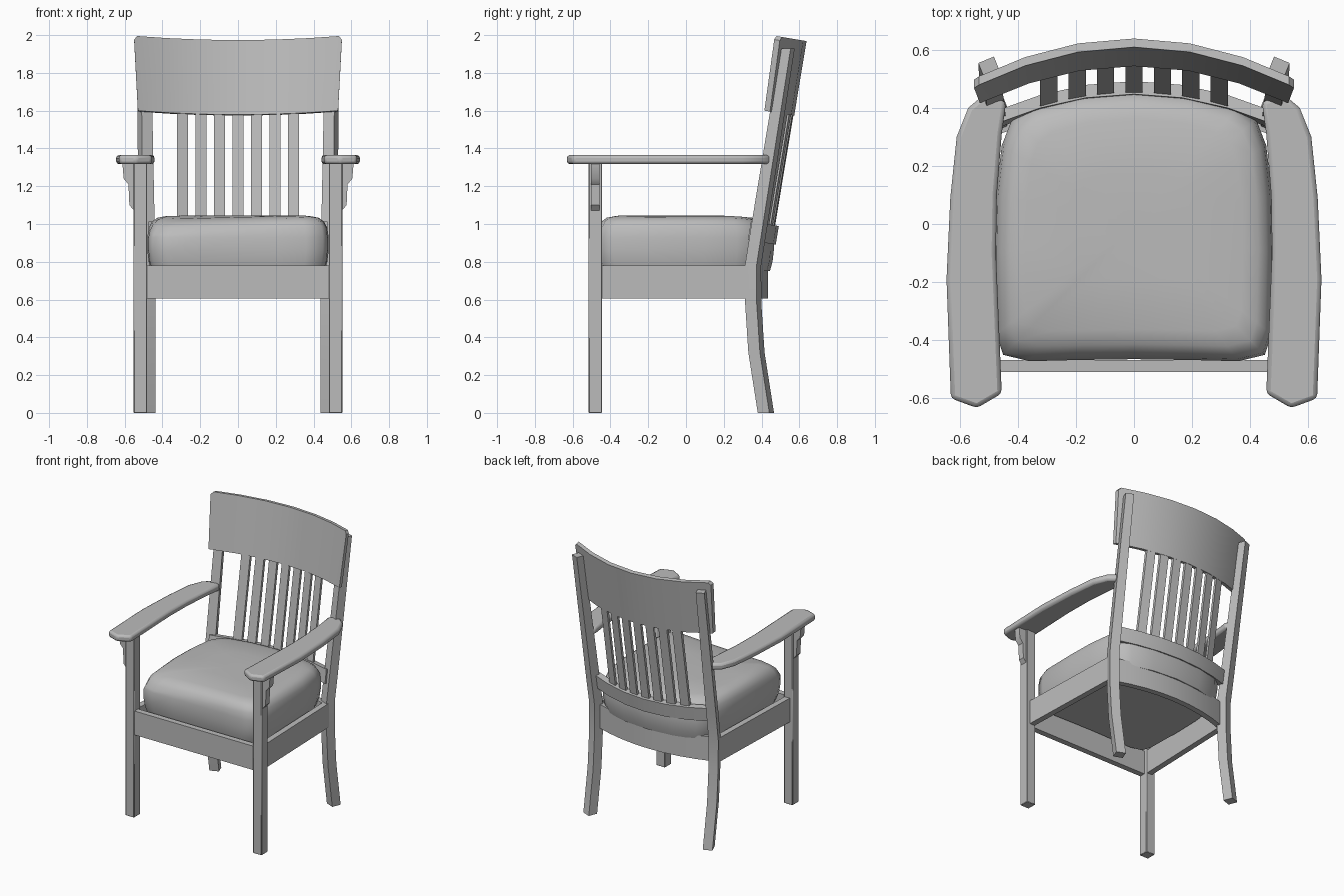
import bpy, bmesh, math
from mathutils import Vector, Matrix

cube = bpy.data.objects.get("Cube")
if cube:
    bpy.data.objects.remove(cube, do_unlink=True)

grey = bpy.data.materials.new("plain_grey")
grey.use_nodes = True
COLOUR = (0.5, 0.5, 0.5, 1)
grey.diffuse_color = COLOUR
grey.node_tree.nodes["Principled BSDF"].inputs["Base Color"].default_value = COLOUR

LEAN = Matrix.Rotation(math.radians(-9.4), 3, 'X')
PIVOT = Vector((0, 0.415, 1.6))


def lean(x, v, u):
    """Point in the tilted backrest: x across, v depth, u up from the pivot."""
    return PIVOT + LEAN @ Vector((x, v, u))


def arc(x):
    return 0.13 * (1 - (x / 0.53) ** 2)


def loft(name, rings, bevel=0, angle=35, segments=2):
    """Closed solid through a list of equal-length rings of points."""
    bm = bmesh.new()
    rows = [[bm.verts.new(p) for p in ring] for ring in rings]
    n = len(rows[0])
    for a, b in zip(rows, rows[1:]):
        for i in range(n):
            bm.faces.new((a[i], a[(i + 1) % n], b[(i + 1) % n], b[i]))
    bm.faces.new(rows[0][::-1])
    bm.faces.new(rows[-1])
    bmesh.ops.recalc_face_normals(bm, faces=bm.faces)
    mesh = bpy.data.meshes.new(name)
    bm.to_mesh(mesh)
    bm.free()
    mesh.materials.append(grey)
    ob = bpy.data.objects.new(name, mesh)
    bpy.context.collection.objects.link(ob)
    bpy.ops.object.select_all(action='DESELECT')
    ob.select_set(True)
    bpy.context.view_layer.objects.active = ob
    bpy.ops.object.shade_smooth_by_angle(angle=math.radians(angle))
    if bevel:
        mod = ob.modifiers.new("soft_edge", 'BEVEL')
        mod.width, mod.segments = bevel, segments
        mod.limit_method, mod.angle_limit = 'ANGLE', math.radians(40)
    return ob


def extrude(name, outline, z0, z1, **kw):
    return loft(name, [[(x, y, z) for x, y in outline] for z in (z0, z1)], **kw)


def box(name, x0, x1, y0, y1, z0, z1, **kw):
    return extrude(name, [(x0, y0), (x1, y0), (x1, y1), (x0, y1)], z0, z1, **kw)


def back_panel(name, low, high, u0, u1, thick, clip=0):
    """Curved board in the tilted backrest; low and high are half widths."""
    ts = [-1, -0.97, -0.68, -0.35, 0, 0.35, 0.68, 0.97, 1]
    rings = []
    for t in ts:
        a, b = t * low, t * high
        top = u1 - (clip if abs(t) == 1 else 0)
        rings.append([lean(a, arc(a), u0), lean(b, arc(b), top),
                      lean(b, arc(b) + thick, top), lean(a, arc(a) + thick, u0)])
    return loft(name, rings)


# Backrest: crest board, lower rail and slats
back_panel("crest_board", 0.53, 0.55, 0, 0.4, 0.03, clip=0.02)
back_panel("lower_back_rail", 0.475, 0.475, -0.69, -0.59, 0.045)
for i in range(7):
    x = (i - 3) * 0.098
    edges = (x - 0.03, x + 0.03)
    rings = []
    for u in (-0.62, 0.02):
        front = [lean(e, arc(e) + 0.006, u) for e in edges]
        rear = [lean(e, arc(e) + 0.026, u) for e in reversed(edges)]
        rings.append(front + rear)
    loft("back_slat_%d" % (i + 1), rings)

# Paired parts
LEG_PATH = [(0.48, 0.423, 0), (0.48, 0.373, 0.32), (0.48, 0.356, 0.58),
            (0.48, 0.355, 0.78), (0.484, 0.388, 0.99), (0.498, 0.538, 1.93)]
ARM = [(0.455, -0.583), (0.54, -0.633), (0.63, -0.60), (0.645, -0.19),
       (0.632, 0.09), (0.61, 0.30), (0.57, 0.40), (0.51, 0.45),
       (0.44, 0.42), (0.455, 0.31), (0.472, 0.1), (0.475, -0.1)]
BRACKET = [(0.55, 1.32), (0.612, 1.32), (0.605, 1.24), (0.58, 1.21),
           (0.575, 1.1), (0.55, 1.07)]
for side, s in (("left", 1), ("right", -1)):
    xs = sorted((s * 0.482, s * 0.552))
    box(side + "_front_leg", *xs, -0.515, -0.445, 0, 1.32, bevel=0.003, segments=1)

    turn = Matrix.Rotation(math.radians(-22 * s), 2)
    rings = []
    for x, y, z in LEG_PATH:
        h = 0.033 if z < 1.5 else 0.029
        ring = []
        for cx, cy in ((-h, -h), (h, -h), (h, h), (-h, h)):
            d = turn @ Vector((cx, cy))
            ring.append((s * x + d.x, y + d.y, z))
        rings.append(ring)
    loft(side + "_back_post", rings)

    extrude(side + "_armrest", [(s * x, y) for x, y in ARM], 1.317, 1.365, bevel=0.015)
    loft(side + "_arm_bracket", [[(s * x, y, z) for x, z in BRACKET]
                                 for y in (-0.503, -0.457)])
    extrude(side + "_apron", [(s * 0.488, -0.46), (s * 0.53, -0.46),
                              (s * 0.505, 0.35), (s * 0.463, 0.35)], 0.605, 0.78)

# Front apron and bowed rear apron
box("front_apron", -0.49, 0.49, -0.51, -0.468, 0.605, 0.78)
rings = []
for i in range(9):
    x = (i / 4 - 1) * 0.47
    y = 0.435 - 0.085 * (x / 0.47) ** 2
    rings.append([(x, y - 0.042, 0.605), (x, y, 0.605), (x, y, 0.78), (x, y - 0.042, 0.78)])
loft("back_apron", rings)

# Seat cushion: rounded outline lofted upward, sagging toward its front edge
HALF = [(0, -0.465), (0.2, -0.468), (0.36, -0.472), (0.45, -0.45), (0.474, -0.38),
        (0.48, -0.1), (0.475, 0.1), (0.455, 0.27), (0.42, 0.36), (0.36, 0.405),
        (0.2, 0.448), (0, 0.465)]
outline = HALF + [(-x, y) for x, y in HALF[-2:0:-1]]
LEVELS = [(0.955, 0.75), (0.985, 0.8), (1, 0.86), (1, 0.93), (0.985, 0.98),
          (0.95, 1.012), (0.89, 1.033), (0.78, 1.043), (0.4, 1.045), (0.1, 1.045)]
rings = []
for scale, z in LEVELS:
    ring = []
    for x, y in outline:
        sag = 0
        if z > 0.95:
            front = max(0, -y * scale - 0.3) / 0.17
            rear = max(0, y * scale - 0.25) / 0.2
            sag = front * (0.018 - 0.05 * x) + rear * 0.02
        ring.append((x * scale, y * scale, z - sag))
    rings.append(ring)
loft("seat_cushion", rings, angle=60)
